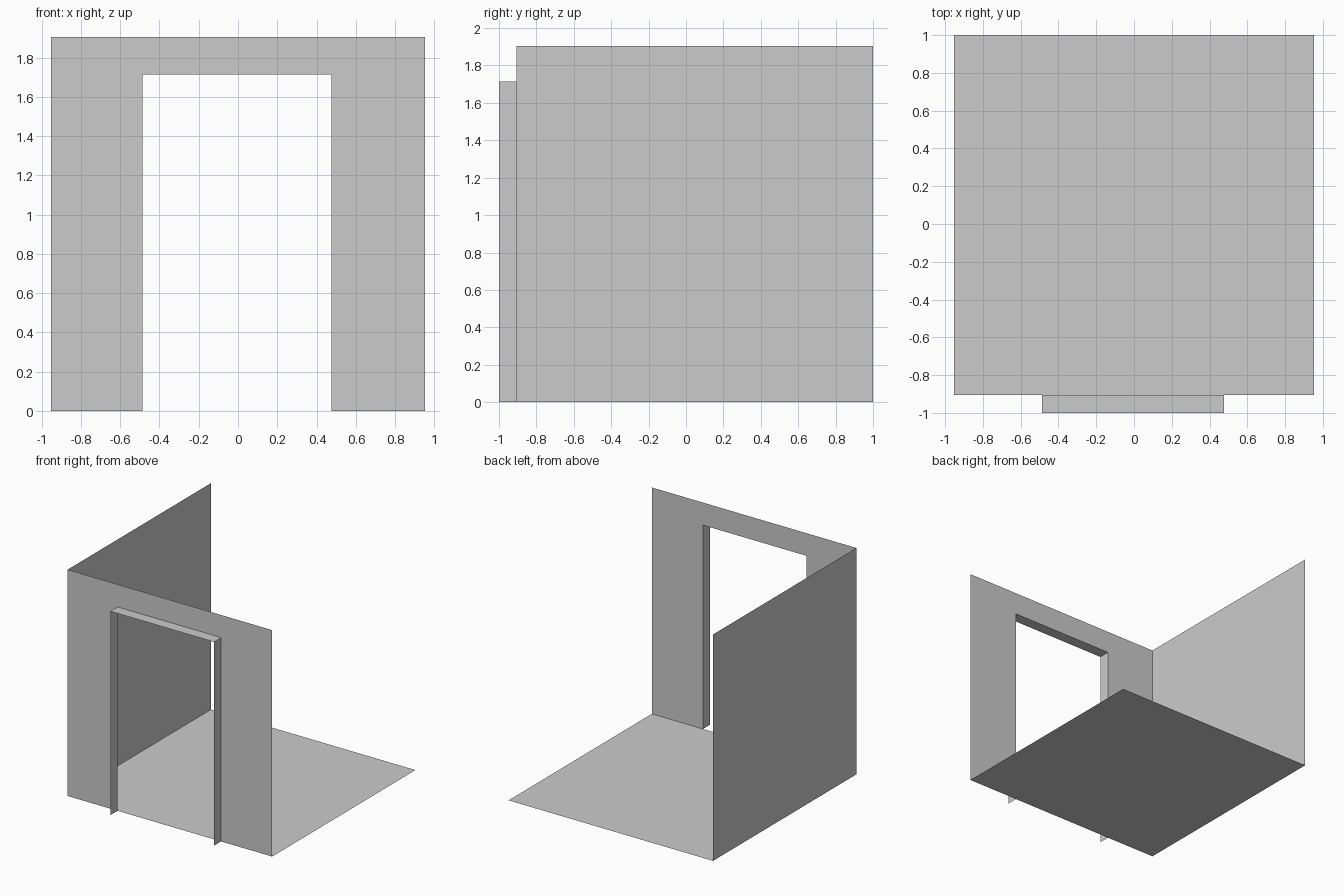
import bpy, bmesh

if "Cube" in bpy.data.objects:
    bpy.data.objects.remove(bpy.data.objects["Cube"])

HALF, TOP = 0.952, 1.905            # room half width, wall height
FRONT, BACK, OUT = -0.905, 1.0, -1.0  # wall plane, rear edge, frame front
DL, DR, DT = -0.487, 0.476, 1.715   # doorway left, right, top


def sheet(name, points, extrude=None):
    """One flat outline; or, with extrude, an open outline swept along a vector."""
    bm = bmesh.new()
    verts = [bm.verts.new(p) for p in points]
    if extrude is None:
        bm.faces.new(verts)
    else:
        edges = [bm.edges.new(pair) for pair in zip(verts, verts[1:])]
        new = bmesh.ops.extrude_edge_only(bm, edges=edges)["geom"]
        bmesh.ops.translate(bm, vec=extrude,
                            verts=[g for g in new if isinstance(g, bmesh.types.BMVert)])
    mesh = bpy.data.meshes.new(name)
    bm.to_mesh(mesh)
    bm.free()
    obj = bpy.data.objects.new(name, mesh)
    bpy.context.collection.objects.link(obj)
    return obj


# Floor
sheet("floor", [(-HALF, FRONT, 0), (HALF, FRONT, 0), (HALF, BACK, 0), (-HALF, BACK, 0)])

# Left side wall
sheet("side_wall", [(-HALF, FRONT, 0), (-HALF, BACK, 0), (-HALF, BACK, TOP), (-HALF, FRONT, TOP)])

# Front wall with doorway notch
door = [(DL, 0), (DL, DT), (DR, DT), (DR, 0)]
outline = [(-HALF, 0)] + door + [(HALF, 0), (HALF, TOP), (-HALF, TOP)]
sheet("front_wall", [(x, FRONT, z) for x, z in outline])

# Thin door frame projecting forward
sheet("door_frame", [(x, FRONT, z) for x, z in door], extrude=(0, OUT - FRONT, 0))
